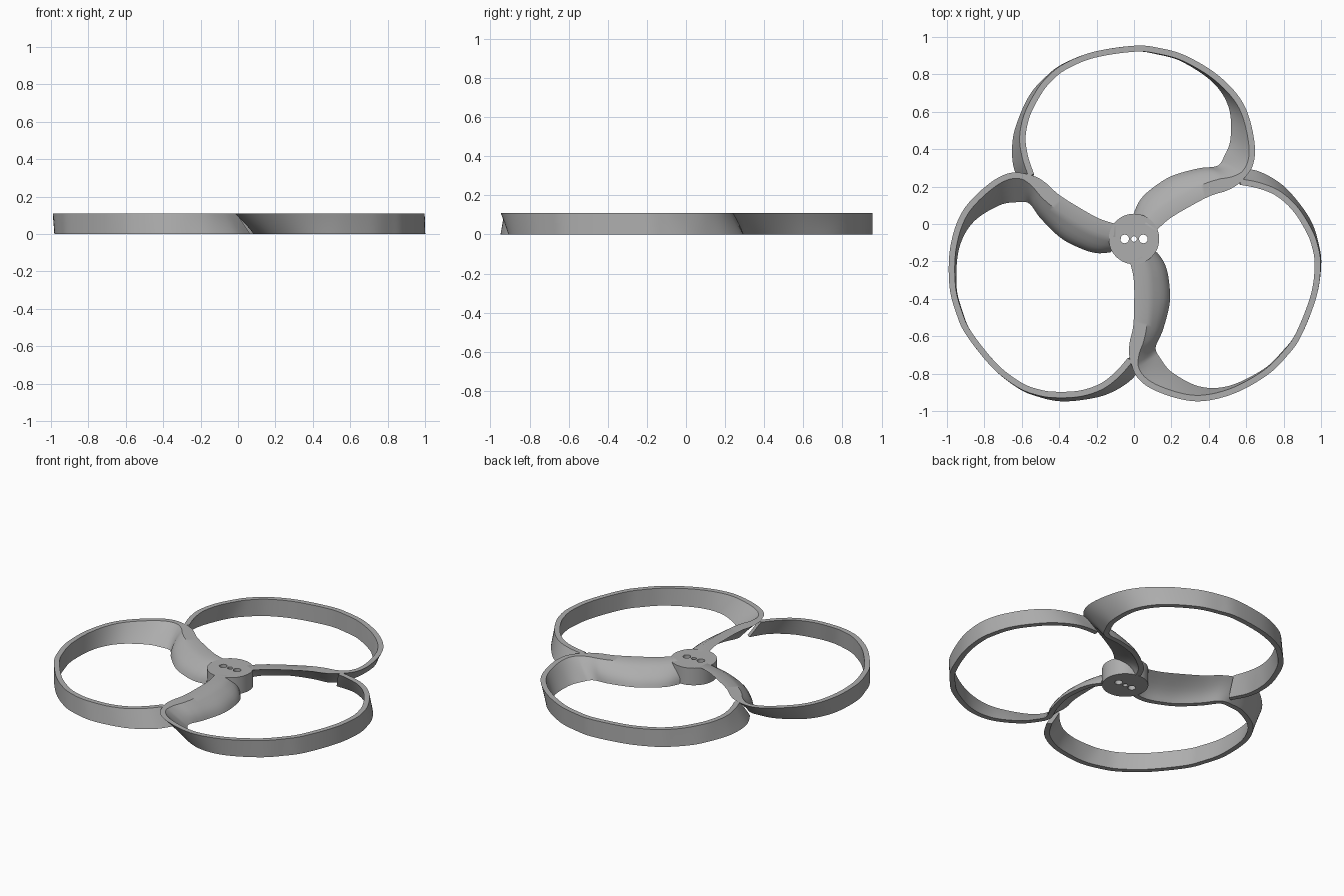
import bpy
import bmesh
import math
from mathutils import Vector, Matrix

default_cube = bpy.data.objects.get("Cube")
if default_cube:
    bpy.data.objects.remove(default_cube, do_unlink=True)

HEIGHT = 0.11
CENTRE = Vector((0, -0.08, 0))

grey = bpy.data.materials.new("plain_grey")
grey.use_nodes = True
colour = (0.42, 0.42, 0.42, 1)
grey.diffuse_color = colour
grey.node_tree.nodes["Principled BSDF"].inputs["Base Color"].default_value = colour

# Blade stations from hub around the loop: top x, top y, bottom x, bottom y
STATIONS = [
    (0.00, -0.16, 0.11, -0.16), (0.02, -0.22, 0.15, -0.22),
    (0.035, -0.3, 0.17, -0.3), (0.037, -0.42, 0.175, -0.42),
    (0.03, -0.56, 0.14, -0.56), (0, -0.7, 0.1, -0.66),
    (0.03, -0.81, 0.13, -0.73), (0.14, -0.885, 0.2, -0.81),
    (0.33, -0.932, 0.35, -0.885), (0.52, -0.895, 0.515, -0.88),
    (0.7, -0.797, 0.7, -0.79), (0.808, -0.693, 0.806, -0.69),
    (0.88, -0.59, 0.88, -0.59), (0.96, -0.385, 0.96, -0.385),
    (0.982, -0.22, 0.985, -0.215), (0.965, -0.11, 0.972, -0.11),
    (0.93, -0.025, 0.937, 0), (0.86, 0.083, 0.868, 0.105),
    (0.77, 0.163, 0.775, 0.203), (0.67, 0.205, 0.65, 0.27),
    (0.57, 0.225, 0.52, 0.28),
]
ARM_END = 5      # station where the thick arm becomes the thin ring
STEPS = 8        # subdivisions between stations
ROWS = 6         # subdivisions down the wall


def spline(points, steps):
    """Smooth curve through a list of vectors."""
    result = []
    last = len(points) - 1
    for i in range(last):
        a, b = points[max(i - 1, 0)], points[i]
        c, d = points[i + 1], points[min(i + 2, last)]
        for k in range(steps):
            t = k / steps
            result.append(b + (c - a) * (t / 2)
                          + (a * 2 - b * 5 + c * 4 - d) * (t * t / 2)
                          + (b * 3 - a - c * 3 + d) * (t ** 3 / 2))
    return result + [points[last]]


def finish(name, bm):
    bmesh.ops.recalc_face_normals(bm, faces=bm.faces)
    mesh = bpy.data.meshes.new(name)
    bm.to_mesh(mesh)
    bm.free()
    mesh.materials.append(grey)
    obj = bpy.data.objects.new(name, mesh)
    bpy.context.collection.objects.link(obj)
    return obj


def smooth(obj):
    bpy.ops.object.select_all(action='DESELECT')
    obj.select_set(True)
    bpy.context.view_layer.objects.active = obj
    bpy.ops.object.shade_smooth_by_angle(angle=math.radians(35))


def cylinder(bm, radius, depth, x=0):
    place = Matrix.Translation(CENTRE + Vector((x, 0, HEIGHT / 2)))
    bmesh.ops.create_cone(bm, cap_ends=True, segments=48, radius1=radius,
                          radius2=radius, depth=depth, matrix=place)


# Twisted loop blade: an arm from the hub that sweeps into a thin ring
def make_blade(name, angle):
    tops = spline([Vector((s[0], s[1], HEIGHT)) for s in STATIONS], STEPS)
    bottoms = spline([Vector((s[2], s[3], 0)) for s in STATIONS], STEPS)
    middle = [(a + b) / 2 for a, b in zip(tops, bottoms)]
    turn = Matrix.Rotation(angle, 3, 'Z')
    bm = bmesh.new()
    sections = []
    for i, (top, bottom) in enumerate(zip(tops, bottoms)):
        ahead = middle[min(i + 1, len(middle) - 1)]
        tangent = ahead - middle[max(i - 1, 0)]
        side = Vector((-tangent.y, tangent.x, 0)).normalized()
        # arm weight: one on the arm, fading to zero on the ring
        arm = min(max(ARM_END + 0.5 - i / STEPS, 0), 1)
        lean = (bottom - top) * Vector((1, 1, 0)).length / math.sqrt(2)
        lean.z = 0
        walls = []
        for sign in (1, -1):
            wall = []
            for r in range(ROWS + 1):
                s = r / ROWS
                half = 0.016 + 0.02 * arm * (1 - s)
                bulge = lean * (0.18 * arm * math.sin(math.pi * s))
                point = top.lerp(bottom, s) + side * (half * sign) + bulge
                wall.append(point)
            walls.append(wall)
        loop = walls[0] + walls[1][::-1]
        sections.append([bm.verts.new(turn @ (p - CENTRE) + CENTRE)
                         for p in loop])
    for a, b in zip(sections, sections[1:]):
        for j in range(len(a)):
            k = (j + 1) % len(a)
            bm.faces.new((a[j], a[k], b[k], b[j]))
    bm.faces.new(sections[0])
    bm.faces.new(sections[-1])
    smooth(finish(name, bm))


for number, label in enumerate(("right_front", "left_rear", "left_front")):
    make_blade(label + "_loop_blade", number * math.tau / 3)

# Hub with three through holes
bm = bmesh.new()
cylinder(bm, 0.135, HEIGHT)
hub = finish("hub", bm)

bm = bmesh.new()
for x, radius in ((-0.05, 0.023), (0, 0.015), (0.05, 0.023)):
    cylinder(bm, radius, HEIGHT * 2, x)
cutter = finish("hole_cutter", bm)
cutter.hide_render = True
cutter.hide_set(True)

holes = hub.modifiers.new("holes", 'BOOLEAN')
holes.operation = 'DIFFERENCE'
holes.solver = 'EXACT'
holes.object = cutter
smooth(hub)
